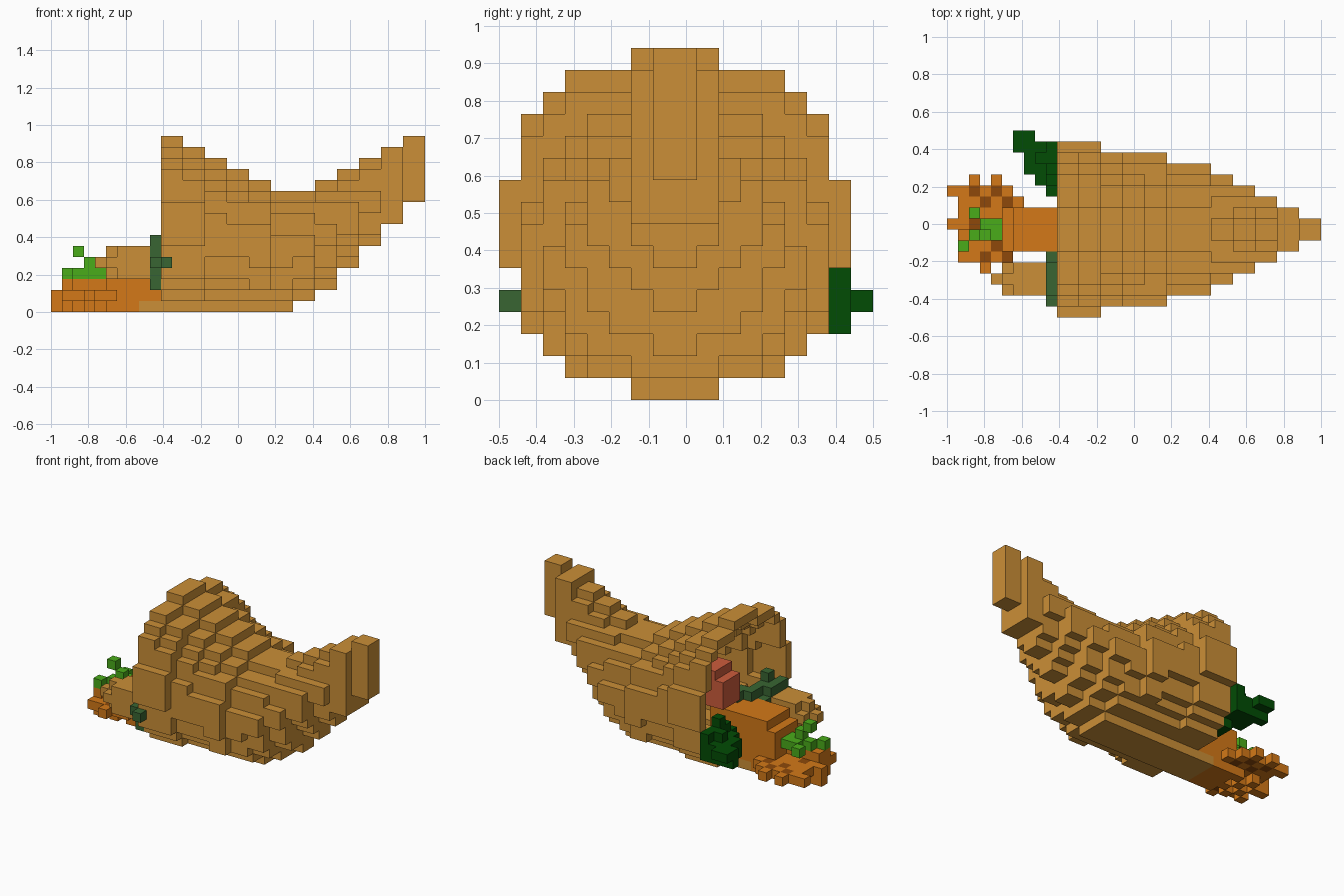
import bpy, bmesh

if "Cube" in bpy.data.objects:
    bpy.data.objects.remove(bpy.data.objects["Cube"])

S = 1 / 17  # cube size


def material(name, r, g, b):
    m = bpy.data.materials.new(name)
    lin = [((c / 255 + 0.055) / 1.055) ** 2.4 if c > 10 else c / 255 / 12.92 for c in (r, g, b)]
    m.diffuse_color = (*lin, 1)
    m.use_nodes = True
    m.node_tree.nodes["Principled BSDF"].inputs["Base Color"].default_value = m.diffuse_color
    return m


WICKER = material("wicker", 203, 143, 55)
ORANGE = material("orange", 212, 121, 24)
BROWN = material("dark_brown", 142, 73, 10)
LIME = material("light_green", 74, 172, 26)
SAGE = material("sage_green", 56, 101, 50)
FOREST = material("forest_green", 2, 76, 5)
RED = material("apple_red", 205, 92, 60)

# corner offsets of the cube side facing each direction
SIDES = {
    (1, 0, 0): ((1, 0, 0), (1, 1, 0), (1, 1, 1), (1, 0, 1)),
    (-1, 0, 0): ((0, 0, 0), (0, 0, 1), (0, 1, 1), (0, 1, 0)),
    (0, 1, 0): ((0, 1, 0), (0, 1, 1), (1, 1, 1), (1, 1, 0)),
    (0, -1, 0): ((0, 0, 0), (1, 0, 0), (1, 0, 1), (0, 0, 1)),
    (0, 0, 1): ((0, 0, 1), (1, 0, 1), (1, 1, 1), (0, 1, 1)),
    (0, 0, -1): ((0, 0, 0), (0, 1, 0), (1, 1, 0), (1, 0, 0)),
}


def cubes(name, cells, mat, spots=(), spot_mat=None):
    """Skin a set of grid cells; level faces over spots get spot_mat."""
    cells = set(cells)
    bm = bmesh.new()
    verts = {}
    for c in sorted(cells):
        for d, corners in SIDES.items():
            if tuple(a + b for a, b in zip(c, d)) in cells:
                continue
            face = []
            for o in corners:
                p = tuple(a + b for a, b in zip(c, o))
                if p not in verts:
                    verts[p] = bm.verts.new((p[0] * S - 1, p[1] * S - 0.5, p[2] * S))
                face.append(verts[p])
            f = bm.faces.new(face)
            f.material_index = int(d[2] != 0 and c[:2] in spots)
    me = bpy.data.meshes.new(name)
    bm.to_mesh(me)
    bm.free()
    me.materials.append(mat)
    if spot_mat:
        me.materials.append(spot_mat)
    ob = bpy.data.objects.new(name, me)
    bpy.context.collection.objects.link(ob)
    return ob


def box(i0, i1, j0, j1, k0, k1):
    """Cells of a block, end indices excluded."""
    return {(i, j, k) for i in range(i0, i1) for j in range(j0, j1) for k in range(k0, k1)}


# Horn: slices two cells deep, each (half width, bottom, top, roundness power)
SLICES = [(8, 0, 16, 2.2), (8, 0, 15, 2.2), (7, 0, 14, 2.1), (7, 0, 13, 2.1),
          (7, 0, 12, 2.1), (6, 0, 11, 2), (6, 1, 11, 1.9), (5, 2, 12, 1.6),
          (4, 4, 13, 1.6), (3, 6, 14, 1.6), (2, 8, 15, 9), (1, 10, 16, 9)]


def ellipse(a, lo, hi, p):
    mid, b = (lo + hi) / 2, (hi - lo) / 2
    return {(j, k) for j in range(16) for k in range(16)
            if abs((j - 7.5) / a) ** p + abs((k + 0.5 - mid) / b) ** p < 0.93}


def section(i):
    return ellipse(*SLICES[(i - 10) // 2]) & ellipse(*SLICES[0])


horn = set()
for i in range(10, 34):
    cells = section(i)
    if i < 24:  # hollow mouth with a wall one cell thick
        core = {(j, k) for j, k in cells
                if {(j + 1, k), (j - 1, k), (j, k + 1), (j, k - 1)} <= cells}
        cells = cells - (core & section(i + 1))
    horn |= {(i, j, k) for j, k in cells}
horn |= box(8, 10, 6, 10, 0, 1)  # lower lip
cubes("horn", horn, WICKER)

# Loaf lying at the front side of the mouth
loaf = box(6, 9, 2, 5, 3, 6) | box(5, 6, 2, 5, 4, 5) | box(5, 6, 3, 4, 3, 6)
cubes("loaf", loaf | box(9, 12, 3, 5, 3, 5) | {(4, 3, 4)}, WICKER)

# Orange gourd filling the middle of the mouth
cubes("gourd", box(5, 8, 6, 10, 0, 5) | box(6, 13, 6, 10, 1, 6), ORANGE)

# Low bumpy fruit spilling out, one row per j: (first i, last i, bottom, top)
ROWS = {5: (1, 5, 1, 2), 6: (2, 4, 1, 2), 7: (1, 4, 1, 3), 8: (1, 4, 1, 2),
        9: (1, 4, 1, 2), 10: (1, 6, 1, 2), 11: (0, 5, 1, 2)}
PITS = {(2, 11), (4, 11), (3, 10), (5, 10), (2, 8), (4, 6), (3, 5), (5, 5)}
fruit = {(2, 12, 1), (4, 12, 1), (3, 4, 1), (0, 8, 0), (0, 8, 1), (1, 6, 1), (1, 6, 2)}
for j, (a, b, lo, hi) in ROWS.items():
    fruit |= box(a, b + 1, j, j + 1, lo, hi)
# alternating bumps underneath
fruit |= {c for c in box(1, 5, 6, 10, 0, 1) if (c[0] + c[1]) % 2}
cubes("spilled_fruit", fruit, ORANGE, PITS, BROWN)

# Light green stalk leaves
cubes("stalk_leaves", [(2, 7, 5), (3, 7, 4), (3, 8, 3), (4, 8, 3), (2, 7, 3),
                       (3, 7, 3), (4, 7, 3), (1, 6, 3), (2, 9, 3)], LIME)

# Sage leaf standing against the front of the rim, its tip reaching inside
leaf = {(9, 1, 4), (10, 0, 4), (9, 5, 5), (9, 5, 4), (10, 3, 7), (10, 3, 6), (10, 4, 6)}
leaf |= {(10, 5, 6), (10, 6, 6), (11, 6, 6), (11, 7, 6)}
cubes("sage_leaf", leaf | box(9, 10, 2, 3, 2, 7) | box(9, 10, 3, 5, 5, 7), SAGE)

# Dark green leaf slanting out at the back of the rim
dark = box(6, 8, 16, 17, 4, 5) | box(6, 10, 15, 16, 3, 5) | box(7, 10, 13, 15, 3, 5)
dark |= box(9, 10, 13, 16, 5, 6) | box(8, 10, 12, 13, 3, 5) | box(9, 10, 12, 14, 2, 3)
dark |= {(8, 14, 5), (9, 13, 6), (9, 12, 5), (9, 11, 4)}
cubes("dark_leaf", dark, FOREST)

# Apple inside the mouth
cubes("apple", box(10, 13, 9, 12, 7, 10) | box(11, 13, 9, 12, 10, 11), RED)
